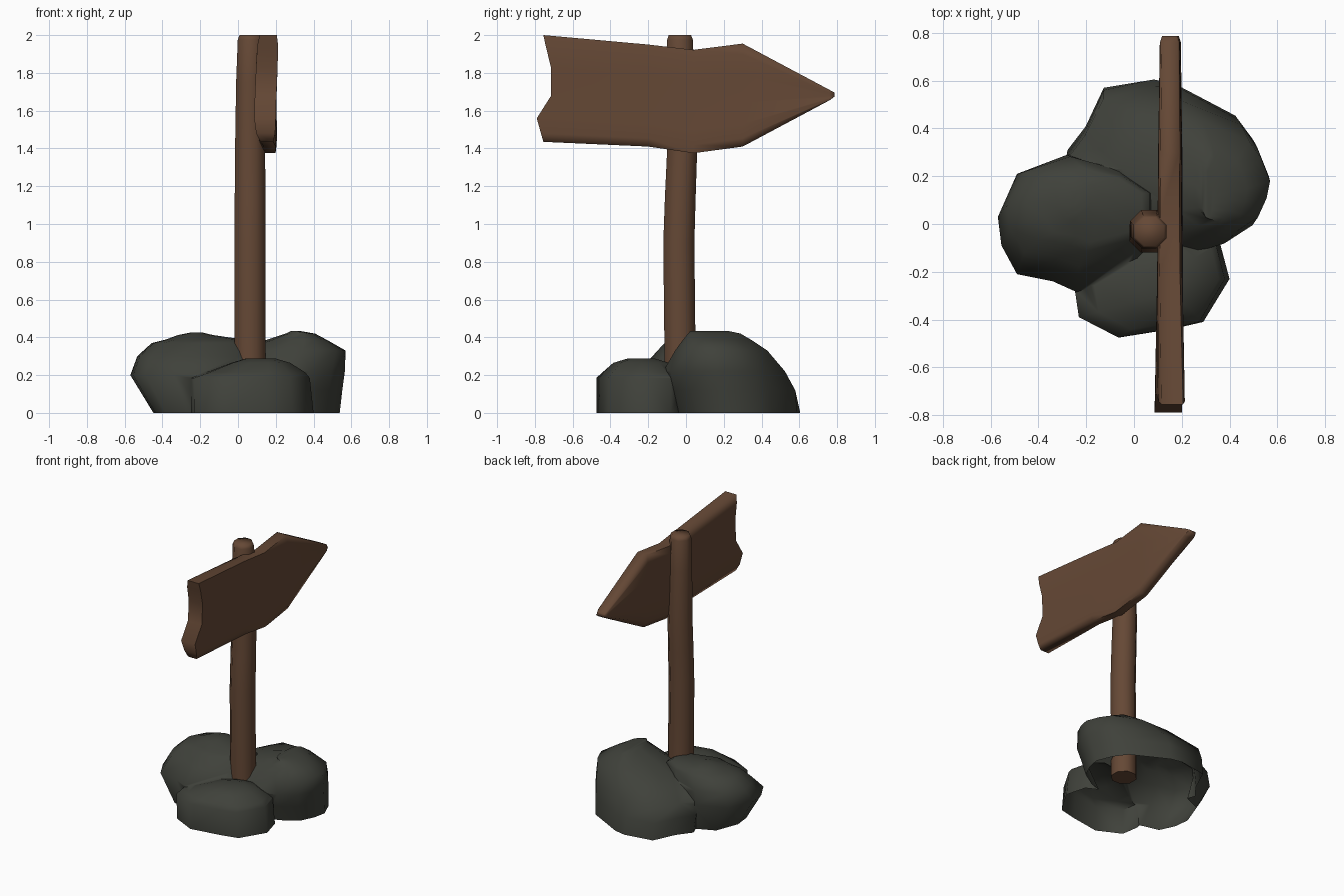
import bpy
import bmesh
import math

old = bpy.data.objects.get("Cube")
if old:
    bpy.data.objects.remove(old, do_unlink=True)


def material(name, rgb):
    mat = bpy.data.materials.new(name)
    mat.use_nodes = True
    mat.diffuse_color = (*rgb, 1)
    mat.node_tree.nodes["Principled BSDF"].inputs["Base Color"].default_value = (*rgb, 1)
    return mat


WOOD = material("brown wood", (0.13, 0.065, 0.036))
STONE = material("dark grey stone", (0.05, 0.053, 0.043))


def activate(obj):
    bpy.ops.object.select_all(action='DESELECT')
    obj.select_set(True)
    bpy.context.view_layer.objects.active = obj


def smooth(obj, degrees):
    activate(obj)
    bpy.ops.object.shade_smooth_by_angle(angle=math.radians(degrees))


def loft(name, rings, mat):
    """Skin a list of equal-length closed rings; the ends are closed with strips of quads."""
    n = len(rings[0])
    verts = [v for ring in rings for v in ring]
    faces = [(k * n + i, k * n + (i + 1) % n, (k + 1) * n + (i + 1) % n, (k + 1) * n + i)
             for k in range(len(rings) - 1) for i in range(n)]
    last = len(verts) - n
    for i in range((n - 1) // 2):
        strip = list(dict.fromkeys((i, i + 1, n - 2 - i, n - 1 - i)))
        faces.append(strip[::-1])
        faces.append([last + j for j in strip])
    mesh = bpy.data.meshes.new(name)
    mesh.from_pydata(verts, [], faces)
    mesh.materials.append(mat)
    obj = bpy.data.objects.new(name, mesh)
    bpy.context.collection.objects.link(obj)
    return obj


# Post: slightly bent octagonal pole (height, centre x, centre y, radius)
post_path = [(0.17, 0.064, -0.03, 0.089), (0.9, 0.064, -0.038, 0.089), (1.15, 0.064, -0.03, 0.088),
             (1.4, 0.064, -0.02, 0.086), (1.75, 0.064, -0.028, 0.08),
             (1.975, 0.067, -0.032, 0.074), (2.0, 0.067, -0.032, 0.064)]
corners = [math.pi / 4 * (i + 0.5) for i in range(8)]
smooth(loft("post", [[(cx + r * math.cos(a), cy + r * math.sin(a), z) for a in corners]
                     for z, cx, cy, r in post_path], WOOD), 70)

# Board: arrow lofted along y (y, bottom, top, half thickness)
stations = [(-0.755, 1.435, 2.0, 0.057), (-0.2, 1.41, 1.95, 0.053), (0.04, 1.375, 1.922, 0.051),
            (0.3, 1.41, 1.955, 0.049), (0.76, 1.655, 1.71, 0.042), (0.787, 1.675, 1.695, 0.032)]
# Levels across the board (fraction of height, thickness factor, notch offset at the tail)
levels = [(0, 0.6, 0), (0.08, 0.88, -0.013), (0.22, 1, -0.035), (0.43, 1, 0.04),
          (0.7, 1, 0.04), (0.9, 0.97, 0.012), (1, 0.8, 0)]
board_rings = []
for k, (y, low, high, half) in enumerate(stations):
    tail = 1 if k == 0 else 0
    ring = []
    for side, order in ((1, levels), (-1, levels[::-1])):
        for t, thick, notch in order:
            lean = 0.15 + tail * 0.025 * (t - 0.6) + 0.018 * (1 - t) ** 8
            ring.append((lean + side * half * thick, y + tail * notch, low + (high - low) * t))
    board_rings.append(ring[::-1])
smooth(loft("arrow_board", board_rings, WOOD), 80)


def rock(name, outline, layers):
    """Boulder: scaled copies of an outline (z, scale x, scale y, shift x, shift y), rounded off at the back."""
    xs, ys = zip(*outline)
    cx, cy = (min(xs) + max(xs)) / 2, (min(ys) + max(ys)) / 2
    rings = [[(cx + dx + (x - cx) * sx, min(cy + dy + (y - cy) * sy, 0.605 - 0.05 * z - 1.45 * z * z), z)
              for x, y in outline] for z, sx, sy, dx, dy in layers]
    return loft(name, rings, STONE)


# Rocks piled round the foot of the post
pile = rock("rock_pile",
            [(0.57, 0.21), (0.52, 0.34), (0.45, 0.44), (0.18, 0.59), (0.09, 0.61), (-0.13, 0.57),
             (-0.21, 0.39), (-0.29, 0.28), (-0.2, 0.03), (0.05, -0.1), (0.25, -0.12), (0.38, -0.08),
             (0.5, 0.0), (0.55, 0.11)],
            [(0, 0.95, 0.9, -0.01, 0.033), (0.12, 0.97, 0.94, -0.005, 0.01), (0.22, 0.99, 0.96, 0, -0.015),
             (0.33, 0.72, 0.72, 0.12, -0.04), (0.385, 0.38, 0.5, 0.17, -0.08),
             (0.42, 0.18, 0.38, 0.19, -0.095), (0.433, 0.06, 0.28, 0.165, -0.12)])
left_rock = rock("left_rock",
                 [(-0.57, 0.03), (-0.555, -0.09), (-0.49, -0.21), (-0.34, -0.24), (-0.24, -0.285),
                  (0.02, -0.2), (0.1, -0.08), (0.1, 0.1), (-0.06, 0.22), (-0.28, 0.29), (-0.49, 0.21)],
                 [(0, 0.8, 0.93, 0.055, 0), (0.2, 1, 1, 0, 0), (0.3, 0.92, 0.8, 0.01, 0.05),
                  (0.37, 0.78, 0.63, 0.04, 0.065), (0.388, 0.62, 0.53, 0.06, 0.075),
                  (0.412, 0.28, 0.32, 0.01, 0.09), (0.425, 0.1, 0.15, 0.015, 0.09)])
front_rock = rock("front_rock",
                  [(0.4, -0.23), (0.36, -0.08), (0.2, 0.0), (0.0, -0.02), (-0.2, -0.12), (-0.25, -0.26),
                   (-0.23, -0.39), (-0.06, -0.475), (0.16, -0.44), (0.29, -0.41)],
                  [(0, 1, 1, 0, 0), (0.185, 0.97, 1, -0.01, 0), (0.215, 0.8, 0.86, 0.02, 0),
                   (0.265, 0.48, 0.62, 0.045, 0), (0.288, 0.24, 0.3, 0.045, 0)])

# Merge the rocks into one hollow shell without inner walls
for other in (left_rock, front_rock):
    mod = pile.modifiers.new("merge", 'BOOLEAN')
    mod.operation = 'UNION'
    mod.solver = 'EXACT'
    mod.object = other
    activate(pile)
    bpy.ops.object.modifier_apply(modifier=mod.name)
    bpy.data.objects.remove(other, do_unlink=True)

# Open the underside
bm = bmesh.new()
bm.from_mesh(pile.data)
floor = [f for f in bm.faces if all(v.co.z < 0.001 for v in f.verts)]
bmesh.ops.delete(bm, geom=floor, context='FACES')
bm.to_mesh(pile.data)
bm.free()
smooth(pile, 65)
